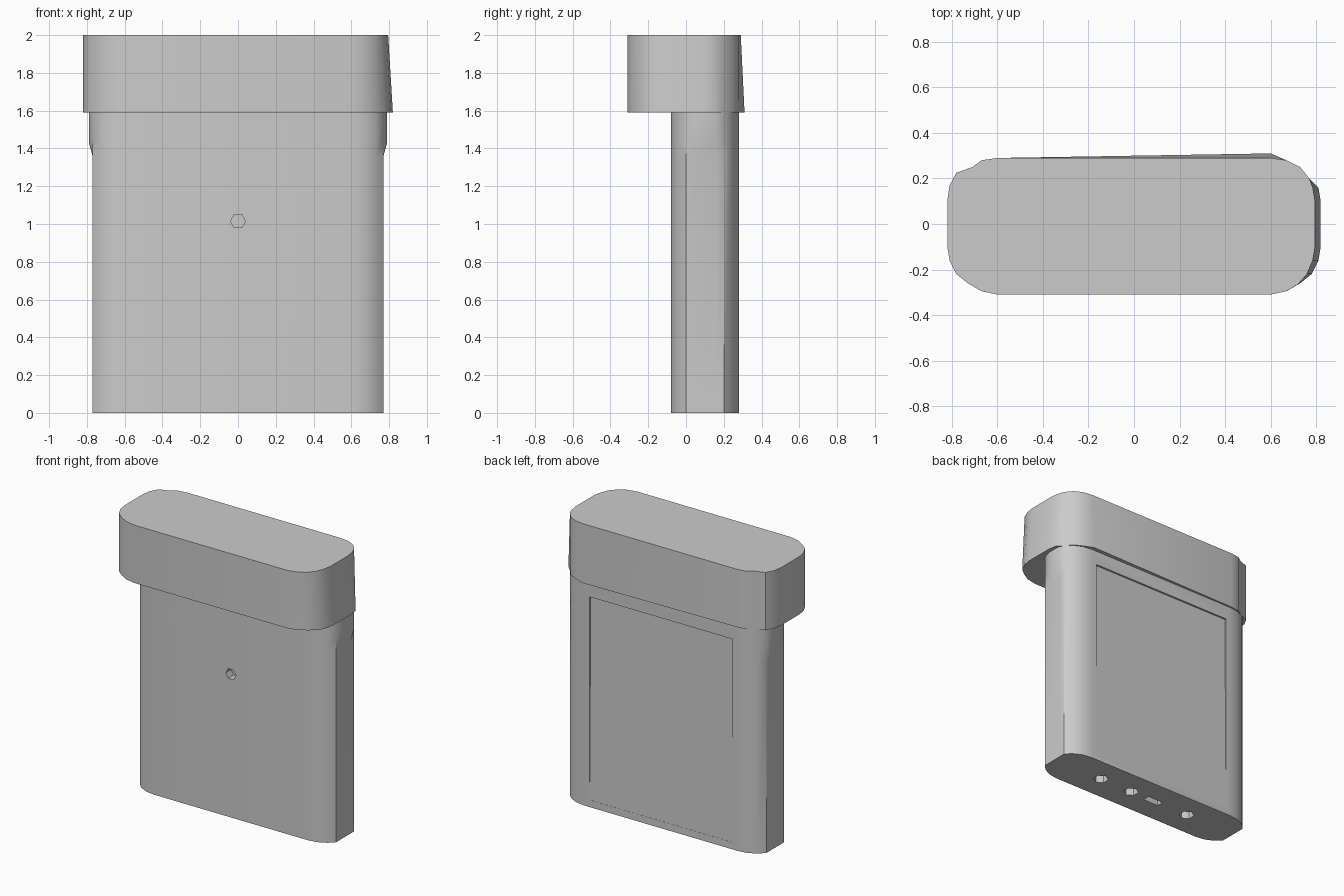
import bpy, bmesh, math
from mathutils import Matrix

cube = bpy.data.objects.get("Cube")
if cube:
    bpy.data.objects.remove(cube, do_unlink=True)

grey = bpy.data.materials.new("plain_grey")
grey.use_nodes = True
grey.diffuse_color = (0.6, 0.6, 0.6, 1)
grey.node_tree.nodes["Principled BSDF"].inputs["Base Color"].default_value = (0.6, 0.6, 0.6, 1)


def finish(name, bm):
    bmesh.ops.recalc_face_normals(bm, faces=bm.faces)
    mesh = bpy.data.meshes.new(name)
    bm.to_mesh(mesh)
    bm.free()
    mesh.materials.append(grey)
    obj = bpy.data.objects.new(name, mesh)
    bpy.context.collection.objects.link(obj)
    return obj


def loft(name, rings):
    """Skin a stack of equal-length rings and close both ends."""
    bm = bmesh.new()
    loops = [[bm.verts.new(p) for p in ring] for ring in rings]
    n = len(loops[0])
    for low, high in zip(loops, loops[1:]):
        for i in range(n):
            j = (i + 1) % n
            bm.faces.new((low[i], low[j], high[j], high[i]))
    bm.faces.new(loops[0][::-1])
    bm.faces.new(loops[-1])
    return finish(name, bm)


def mirrored(half):
    return half + [(-x, y) for x, y in reversed(half)]


def at_height(outline, z):
    return [(x, y, z) for x, y in outline]


def cut(target, cutter):
    cutter.hide_render = True
    mod = target.modifiers.new("cut", 'BOOLEAN')
    mod.operation = 'DIFFERENCE'
    mod.solver = 'EXACT'
    mod.object = cutter
    bpy.context.view_layer.objects.active = target
    bpy.ops.object.modifier_apply(modifier=mod.name)
    bpy.data.objects.remove(cutter, do_unlink=True)


def hex_cutter(matrix, radius, depth):
    bm = bmesh.new()
    bmesh.ops.create_cone(bm, cap_ends=True, segments=6, radius1=radius,
                          radius2=radius, depth=depth, matrix=matrix)
    return finish("hole_cutter", bm)


def box_cutter(centre, size):
    bm = bmesh.new()
    bmesh.ops.create_cube(bm, size=1, matrix=Matrix.Translation(centre) @ Matrix.Diagonal((*size, 1)))
    return finish("slot_cutter", bm)


# Flat body, slightly flared at the sides below the cap
def body_outline(side):
    return mirrored([(0.6, -0.08), (0.67, -0.07), (0.73, -0.04), (0.77, 0.0), (side, 0.07),
                     (side, 0.16), (0.77, 0.2), (0.73, 0.24), (0.67, 0.27), (0.6, 0.28)])


body = loft("body", [at_height(body_outline(side), z) for side, z in
                     ((0.77, 0), (0.77, 1.36), (0.79, 1.43), (0.79, 1.59))])

# Back panel, sunk along its top edge and fading out downwards
panel = [(0.3, 0.05), (0.3, 1.49), (0.267, 1.49), (0.279, 0.05)]
cut(body, loft("panel_cutter", [[(x, y, z) for y, z in panel] for x in (-0.56, 0.56)]))

# Front hole
cut(body, hex_cutter(Matrix.Translation((0, -0.08, 1.015)) @ Matrix.Rotation(math.pi / 2, 4, 'X')
                     @ Matrix.Rotation(math.pi / 6, 4, 'Z'), 0.04, 0.12))

# Sockets in the underside
for x in (0.37, 0.11, -0.37):
    cut(body, hex_cutter(Matrix.Translation((x, 0.1, 0)), 0.05, 0.14))
cut(body, box_cutter((-0.08, 0.1, 0), (0.12, 0.05, 0.14)))

# Overhanging cap, its left and back walls leaning outwards towards the bottom
right_end = [(-0.6, 0.29), (-0.67, 0.28), (-0.71, 0.25), (-0.78, 0.225), (-0.81, 0.17),
             (-0.82, 0.1), (-0.82, -0.1), (-0.81, -0.16), (-0.78, -0.22), (-0.73, -0.26),
             (-0.67, -0.295), (-0.6, -0.31)]
left_top = [(0.6, -0.31), (0.67, -0.295), (0.72, -0.265), (0.76, -0.22), (0.785, -0.16),
            (0.795, -0.1), (0.795, 0.1), (0.785, 0.16), (0.77, 0.2), (0.73, 0.25),
            (0.67, 0.28), (0.6, 0.29)]
left_bottom = [(0.6, -0.31), (0.67, -0.295), (0.73, -0.26), (0.78, -0.22), (0.81, -0.16),
               (0.82, -0.1), (0.82, 0.1), (0.81, 0.16), (0.77, 0.2), (0.73, 0.25),
               (0.67, 0.28), (0.6, 0.31)]
cap = loft("cap", [at_height(right_end + left_bottom, 1.59), at_height(right_end + left_top, 2)])

# Smooth rounded corners, crisp edges
for obj in (body, cap):
    bpy.ops.object.select_all(action='DESELECT')
    obj.select_set(True)
    bpy.context.view_layer.objects.active = obj
    bpy.ops.object.shade_smooth_by_angle(angle=math.radians(35))
